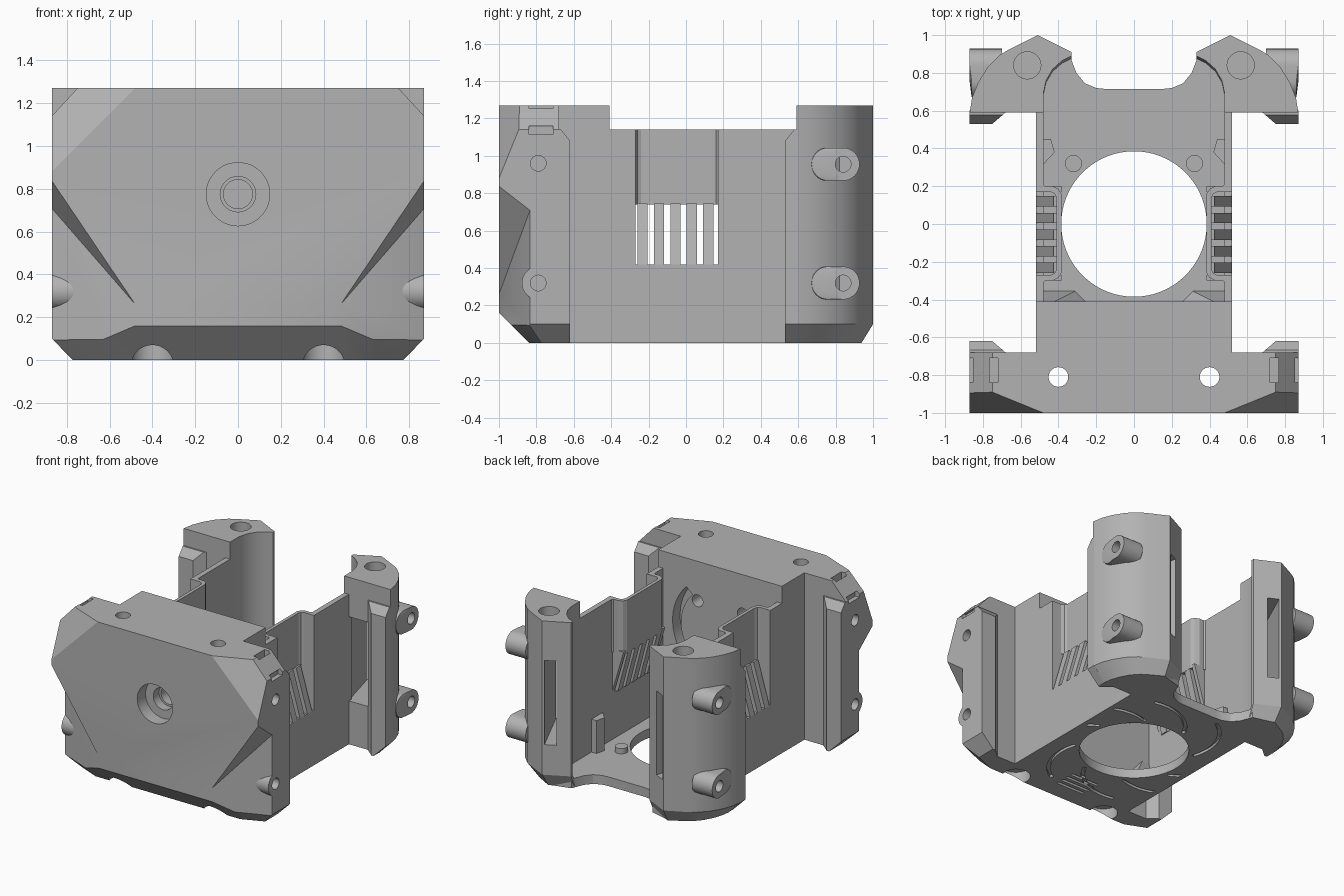
import bpy, bmesh, math
from mathutils import Vector

cube = bpy.data.objects.get("Cube")
if cube:
    bpy.data.objects.remove(cube, do_unlink=True)

grey = bpy.data.materials.new("light_grey")
grey.use_nodes = True
grey.diffuse_color = (0.45, 0.45, 0.45, 1)
grey.node_tree.nodes["Principled BSDF"].inputs["Base Color"].default_value = (0.45, 0.45, 0.45, 1)


# ---- helpers ----
def finish(name, bm):
    bmesh.ops.recalc_face_normals(bm, faces=bm.faces[:])
    mesh = bpy.data.meshes.new(name)
    bm.to_mesh(mesh)
    bm.free()
    mesh.materials.append(grey)
    ob = bpy.data.objects.new(name, mesh)
    bpy.context.collection.objects.link(ob)
    return ob


def loft(name, low, high):
    """Solid between two matching rings of 3D points."""
    bm = bmesh.new()
    a = [bm.verts.new(p) for p in low]
    b = [bm.verts.new(p) for p in high]
    n = len(a)
    bm.faces.new(a)
    bm.faces.new(b)
    for i in range(n):
        j = (i + 1) % n
        bm.faces.new((a[i], a[j], b[j], b[i]))
    return finish(name, bm)


def prism(name, plan, z0, z1, s=1):
    return loft(name, [(s * x, y, z0) for x, y in plan], [(s * x, y, z1) for x, y in plan])


def box(name, x0, x1, y0, y1, z0, z1, s=1):
    return prism(name, [(x0, y0), (x1, y0), (x1, y1), (x0, y1)], z0, z1, s)


def hull(name, pts, s=1):
    bm = bmesh.new()
    for x, y, z in pts:
        bm.verts.new((s * x, y, z))
    res = bmesh.ops.convex_hull(bm, input=bm.verts[:])
    bmesh.ops.delete(bm, geom=[v for v in bm.verts if not v.link_faces], context='VERTS')
    return finish(name, bm)


def ring(axis, c, r, n=32):
    out = []
    for i in range(n):
        u, v = r * math.cos(i * math.tau / n), r * math.sin(i * math.tau / n)
        d = {'X': (0, u, v), 'Y': (u, 0, v), 'Z': (u, v, 0)}[axis]
        out.append(tuple(Vector(c) + Vector(d)))
    return out


def rod(name, axis, c, r, length, n=32):
    k = 'XYZ'.index(axis)
    end = list(c)
    end[k] += length
    return loft(name, ring(axis, c, r, n), ring(axis, end, r, n))


def boolean(ob, others, op='DIFFERENCE'):
    for o in others:
        m = ob.modifiers.new("bool", 'BOOLEAN')
        m.operation, m.object, m.solver = op, o, 'EXACT'
        with bpy.context.temp_override(object=ob, active_object=ob):
            bpy.ops.object.modifier_apply(modifier=m.name)
        bpy.data.objects.remove(o, do_unlink=True)


def slice_off(ob, point, normal):
    bm = bmesh.new()
    bm.from_mesh(ob.data)
    res = bmesh.ops.bisect_plane(bm, geom=bm.verts[:] + bm.edges[:] + bm.faces[:], dist=1e-5,
                                 plane_co=point, plane_no=normal, clear_outer=True)
    edges = [e for e in res['geom_cut'] if isinstance(e, bmesh.types.BMEdge)]
    bmesh.ops.contextual_create(bm, geom=edges)
    bmesh.ops.recalc_face_normals(bm, faces=bm.faces[:])
    bm.to_mesh(ob.data)
    bm.free()


def arc_band(r0, r1, a0, a1, n=14):
    ang = [math.radians(a0 + (a1 - a0) * i / n) for i in range(n + 1)]
    return [(r1 * math.cos(a), r1 * math.sin(a)) for a in ang] + \
           [(r0 * math.cos(a), r0 * math.sin(a)) for a in reversed(ang)]


# ---- front housing: chamfered block with shield-shaped face ----
front = box("front_housing", -0.87, 0.87, -1, -0.68, 0, 1.27)
slice_off(front, (0, -1, 0.16), (0, -1, -1))
for s in (1, -1):
    slice_off(front, (s * 0.87, 0, 0.1), (s, 0, -1))
    slice_off(front, (s * 0.75, 0, 1.27), (s * 0.13, 0, 0.12))
    slice_off(front, (s * 0.48, -1, 1.27), (s * 0.407, -1, 0.407))
    slice_off(front, (s * 0.63, -0.94, 0.1), (s * 0.38, -0.92, -1))
boolean(front, [box("core", -0.52, 0.52, -0.75, -0.41, 0, 1.27)], 'UNION')
for s in (1, -1):
    flange = prism("flange", [(0.68, -0.69), (0.87, -0.69), (0.87, -0.62), (0.75, -0.62), (0.68, -0.68)], 0, 1.14, s)
    slice_off(flange, (s * 0.87, 0, 0.1), (s, 0, -1))
    slice_off(flange, (0, -0.62, 1.08), (0, 1, 0.8))
    boolean(front, [flange], 'UNION')
    under = [(0.48, -1, 0.26), (0.88, -1.01, 0.86), (0.88, -0.83, 0.72), (0.48, -1, -0.1), (0.88, -0.83, -0.1),
             (0.95, -1.2, 0.86), (0.95, -0.8, 0.72), (0.95, -0.8, -0.1), (0.48, -1.2, -0.1), (0.48, -1.2, 0.26)]
    boolean(front, [hull("under_shield", under, s),
                    rod("screw", 'Z', (s * 0.4, -0.81, -0.1), 0.052, 1.5),
                    rod("counterbore", 'Z', (s * 0.4, -0.81, -0.1), 0.1, 0.19),
                    box("clip", 0.72, 0.765, -0.84, -0.71, 1.21, 1.4, s),
                    box("clip", 0.835, 0.9, -0.84, -0.71, 1.115, 1.16, s),
                    rod("upper_side_hole", 'X', (s * 0.78, -0.79, 0.96), 0.042, s * 0.2),
                    rod("rear_hole", 'Y', (s * 0.19, -0.55, 0.97), 0.045, 0.3)])
    slot = arc_band(0.33, 0.4, -40, 45)
    boolean(front, [loft("rear_slot", [(s * x, -0.5, 0.77 + z) for x, z in slot],
                         [(s * x, -0.3, 0.77 + z) for x, z in slot])])
    boss = rod("front_lower_boss", 'X', (s * 0.7, -0.79, 0.32), 0.088, s * 0.17)
    boolean(boss, [rod("hole", 'X', (s * 0.8, -0.79, 0.32), 0.042, s * 0.2)])
    boolean(front, [rod("hole", 'X', (s * 0.8, -0.79, 0.32), 0.042, s * 0.2)])
# stepped bearing recess with a flat top
recess = [(x, y, min(z, 0.92)) for x, y, z in ring('Y', (0, -1.1, 0.775), 0.148, 48)]
boolean(front, [loft("recess", recess, [(x, -0.9, z) for x, y, z in recess]),
                rod("bore", 'Y', (0, -1.1, 0.775), 0.083, 0.27),
                rod("inner_bore", 'Y', (0, -1.1, 0.775), 0.068, 0.4)])
# vents under the housing
boolean(front, [box("vent", -0.12, 0.12, y, y + 0.022, -0.1, 0.05) for y in (-0.7, -0.65, -0.6, -0.55)])

# ---- floor plate with fan opening and swirl grooves ----
half = [(0.52, -0.42), (0.52, 0.62), (0.49, 0.93), (0.34, 0.89), (0.305, 0.8), (0.26, 0.745), (0.2, 0.72), (0.15, 0.715)]
floor = prism("floor_plate", half + [(-x, y) for x, y in reversed(half)], 0, 0.07)
boolean(floor, [rod("opening", 'Z', (0, 0, -0.1), 0.385, 0.4, 72)])
for part in (floor, front):
    for i in range(8):
        turn = math.radians(i * 45 + 20)
        groove = []
        for x, y in arc_band(0.36, 0.385, 100, 180):
            x, y = x + 0.1, y + 0.32
            groove.append((x * math.cos(turn) - y * math.sin(turn), x * math.sin(turn) + y * math.cos(turn)))
        if part is floor or math.sin(turn + math.radians(110)) < -0.5:
            boolean(part, [prism("groove", groove, -0.02, 0.02)])

for s in (1, -1):
    # ---- side wall with vent pocket ----
    wall = box("side_wall", 0.48, 0.52, -0.42, 0.62, 0, 1.14, s)
    boolean(wall, [box("pocket", 0.4, 0.6, -0.27, 0.17, 0.42, 1.3, s)])
    outer = [(0.52, 0.17), (0.44, 0.17), (0.42, 0.16), (0.41, 0.14)]
    inner = [(0.385, 0.16), (0.4, 0.185), (0.43, 0.2), (0.47, 0.2), (0.485, 0.215), (0.52, 0.215)]
    flip = lambda p: [(x, -0.1 - y) for x, y in reversed(p)]
    prism("pocket_wall", outer + flip(outer) + flip(inner)[:] + inner, 0.74, 1.14, s)
    for y in (-0.3, 0.17):
        hull("pocket_cheek", [(x, y + d, z) for d in (0, 0.03)
                              for x, z in ((0.385, 0.76), (0.5, 0.76), (0.5, 0.42), (0.485, 0.42))], s)
    # slanted louvres
    for i in range(5):
        y = -0.26 + i * 0.088
        hull("louvre", [(x, y + d, z) for d in (0, 0.055)
                        for x, z in ((0.385, 0.745), (0.425, 0.745), (0.52, 0.42), (0.47, 0.42))], s)
    # ---- interior details ----
    rod("floor_stud", 'Z', (s * 0.32, 0.32, 0.05), 0.045, 0.06)
    hull("wall_gusset", [(x, y, z) for x, y in ((0.485, 0.45), (0.485, 0.31), (0.44, 0.45), (0.42, 0.38)) for z in (0.05, 0.32)], s)
    hull("corner_ramp", [(0.49, -0.41, 0.05), (0.49, -0.35, 0.05), (0.24, -0.41, 0.05), (0.3, -0.35, 0.05),
                         (0.49, -0.41, 0.25), (0.42, -0.41, 0.25)], s)

    # ---- rear tower ----
    plan = [(0.48, 0.59), (0.87, 0.59), (0.857, 0.67), (0.825, 0.75), (0.775, 0.83), (0.71, 0.895), (0.66, 0.925),
            (0.51, 1), (0.33, 0.91), (0.33, 0.89), (0.38, 0.865), (0.43, 0.82), (0.465, 0.76), (0.48, 0.69)]
    tower = prism("rear_tower", plan, 0.1, 1.27, s)
    base = [(0.48 + (x - 0.48) * 0.75 if x > 0.48 else x, 0.59 + (y - 0.59) * 0.85) for x, y in plan]
    loft("tower_base", [(s * x, y, 0) for x, y in base], [(s * x, y, 0.1) for x, y in plan])
    window = [(0.41, 1), (0.47, 1.05), (0.72, 0.5), (0.54, 0.5)]
    boolean(tower, [rod("screw_hole", 'Z', (s * 0.565, 0.84, 1), 0.072, 0.4),
                    prism("window", window, 0.33, 0.97, s)])
    flange = prism("tower_flange", [(0.68, 0.6), (0.87, 0.6), (0.87, 0.53), (0.75, 0.53), (0.68, 0.59)], 0, 1.14, s)
    slice_off(flange, (s * 0.87, 0, 0.1), (s, 0, -1))
    slice_off(flange, (0, 0.53, 1.08), (0, -1, 0.8))
    for z in (0.32, 0.955):
        boss = hull("tower_boss", [p for x, y in ((0.7, 0.84), (0.87, 0.84), (0.7, 0.73), (0.86, 0.76))
                                   for p in ring('X', (x, y, z), 0.088)], s)
        boolean(boss, [rod("hole", 'X', (s * 0.78, 0.84, z), 0.042, s * 0.2)])

# ---- shading ----
bpy.ops.object.select_all(action='DESELECT')
for ob in bpy.context.scene.objects:
    if ob.type == 'MESH':
        ob.select_set(True)
        bpy.context.view_layer.objects.active = ob
bpy.ops.object.shade_smooth_by_angle(angle=math.radians(25))
